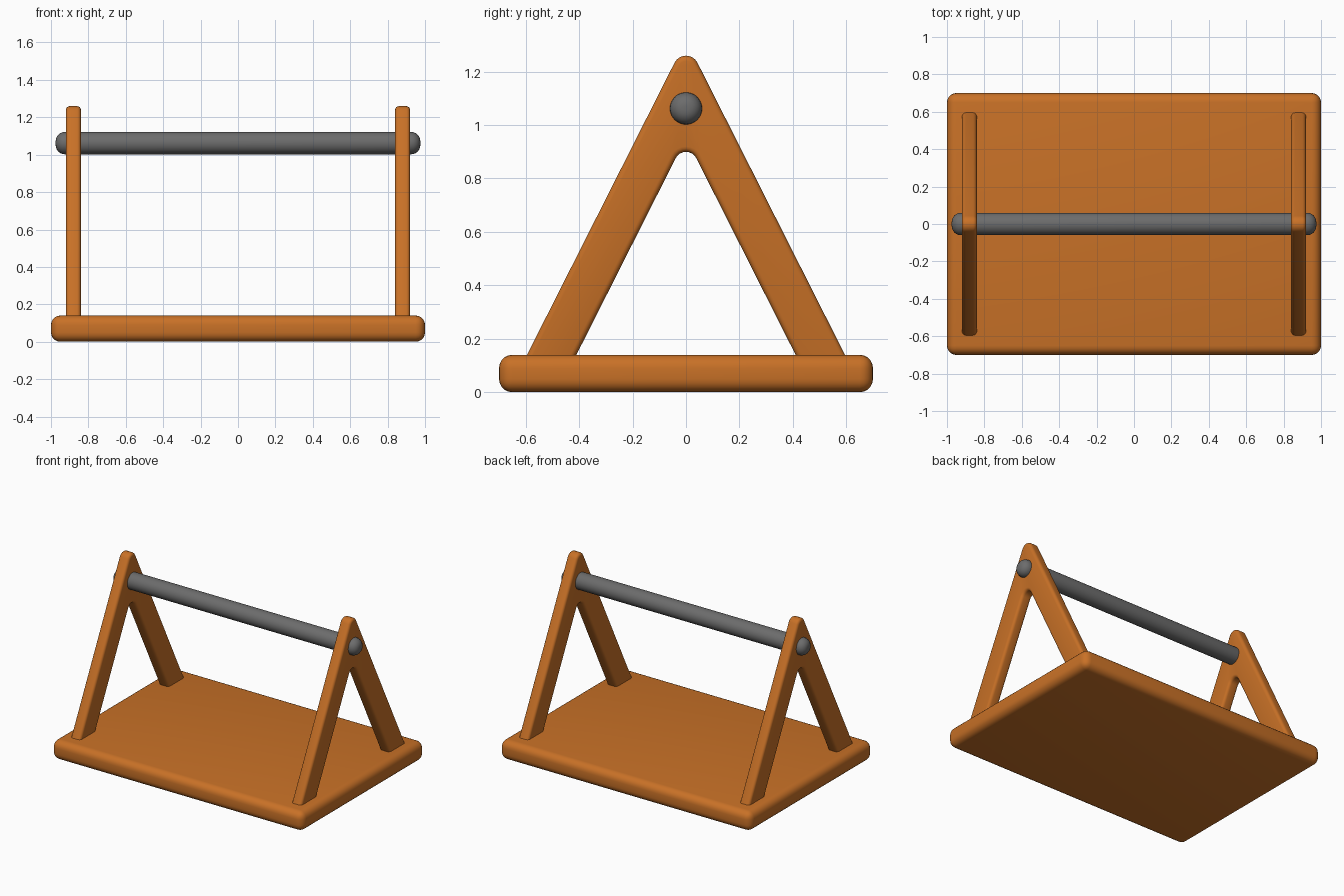
import bpy
import bmesh
from math import atan, cos, sin, pi

cube = bpy.data.objects.get("Cube")
if cube:
    bpy.data.objects.remove(cube, do_unlink=True)


def make_material(name, rgb):
    mat = bpy.data.materials.new(name)
    mat.use_nodes = True
    color = (*rgb, 1.0)
    mat.diffuse_color = color
    mat.node_tree.nodes["Principled BSDF"].inputs["Base Color"].default_value = color
    return mat


def finish(obj, name, mat, bevel, segments):
    """Name, colour, round the edges and smooth the shading."""
    obj.name = obj.data.name = name
    obj.data.materials.append(mat)
    mod = obj.modifiers.new("Rounded edges", "BEVEL")
    mod.width = bevel
    mod.segments = segments
    mod.limit_method = "ANGLE"
    bpy.ops.object.select_all(action="DESELECT")
    obj.select_set(True)
    bpy.context.view_layer.objects.active = obj
    bpy.ops.object.modifier_apply(modifier=mod.name)
    bpy.ops.object.shade_smooth_by_angle()


wood = make_material("warm wood", (0.58, 0.165, 0.02))
metal = make_material("grey metal", (0.15, 0.15, 0.15))

# Base board
bpy.ops.mesh.primitive_cube_add(size=1, location=(0, 0, 0.07))
base = bpy.context.object
base.scale = (2, 1.4, 0.14)
bpy.ops.object.transform_apply(location=False, rotation=False, scale=True)
finish(base, "base_board", wood, 0.05, 5)

# A-shaped side frames
SLOPE = 1.98
FOOT = 0.1
HALF_ANGLE = atan(1 / SLOPE)


def leg_line(apex, radius, steps=8):
    """Outline from the +y foot over a rounded peak to the -y foot."""
    foot_y = (apex - FOOT) / SLOPE
    center = apex - radius / sin(HALF_ANGLE)
    sweep = pi - 2 * HALF_ANGLE
    arc = []
    for i in range(steps + 1):
        a = HALF_ANGLE + sweep * i / steps
        arc.append((radius * cos(a), center + radius * sin(a)))
    return [(foot_y, FOOT)] + arc + [(-foot_y, FOOT)]


outline = leg_line(1.318, 0.048) + leg_line(0.952, 0.043)[::-1]


def side_frame(name, x0, thickness=0.08):
    bm = bmesh.new()
    face = bm.faces.new([bm.verts.new((x0, y, z)) for y, z in outline])
    side = bmesh.ops.extrude_face_region(bm, geom=[face])["geom"]
    moved = [v for v in side if isinstance(v, bmesh.types.BMVert)]
    bmesh.ops.translate(bm, verts=moved, vec=(thickness, 0, 0))
    bmesh.ops.recalc_face_normals(bm, faces=bm.faces)
    mesh = bpy.data.meshes.new(name)
    bm.to_mesh(mesh)
    bm.free()
    obj = bpy.data.objects.new(name, mesh)
    bpy.context.collection.objects.link(obj)
    finish(obj, name, wood, 0.02, 4)


side_frame("left_frame", 0.84)
side_frame("right_frame", -0.92)

# Hanging rod with domed ends
bpy.ops.mesh.primitive_cylinder_add(vertices=40, radius=0.06, depth=1.95,
                                    location=(0, 0, 1.062), rotation=(0, pi / 2, 0))
finish(bpy.context.object, "cross_rod", metal, 0.05, 6)
